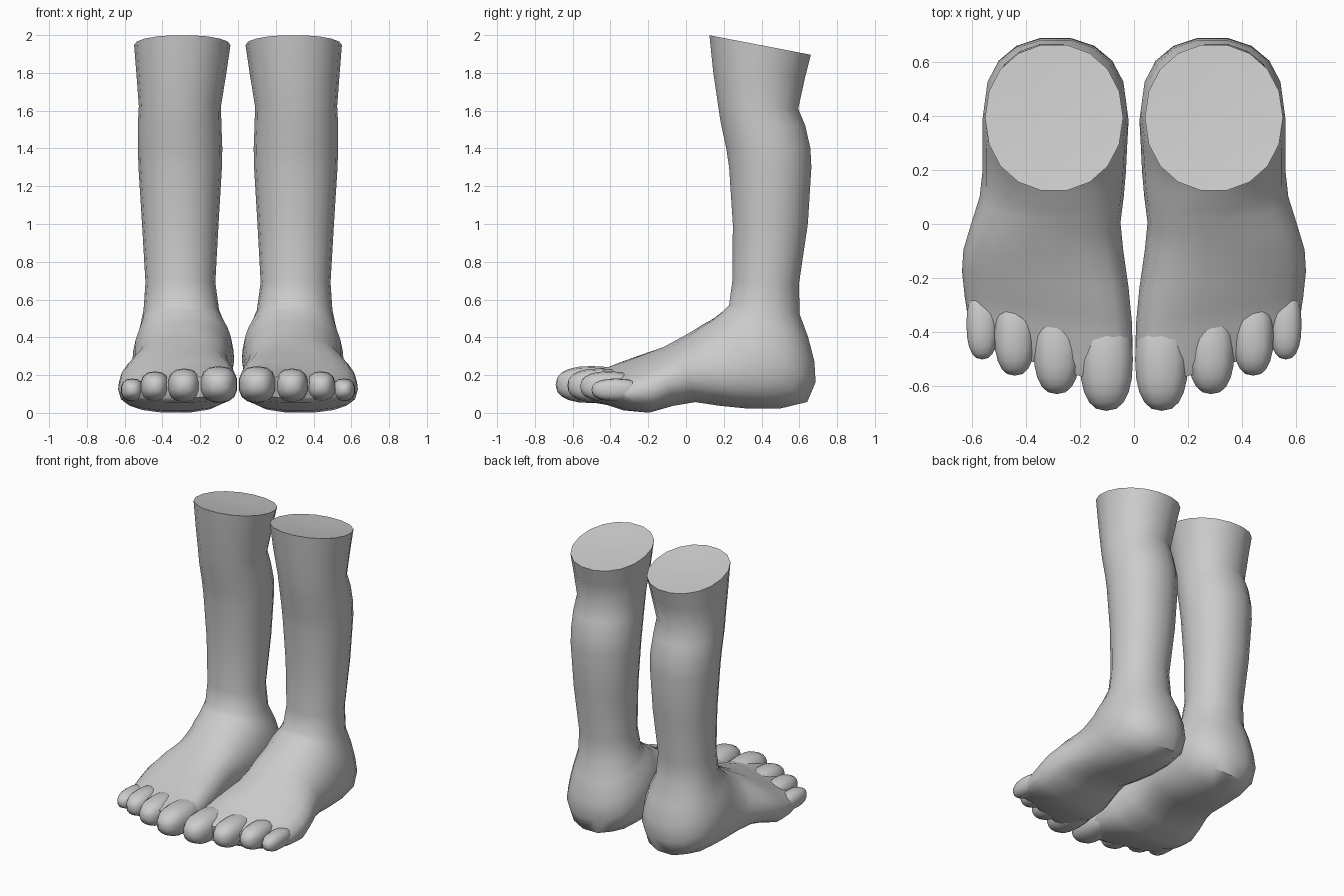
import bpy, bmesh, math

if "Cube" in bpy.data.objects:
    bpy.data.objects.remove(bpy.data.objects["Cube"])

skin = bpy.data.materials.new("plain grey")
skin.diffuse_color = (0.6, 0.6, 0.6, 1)
skin.use_nodes = True
skin.node_tree.nodes["Principled BSDF"].inputs["Base Color"].default_value = skin.diffuse_color
SIDES = 18


def spow(v, e):
    return math.copysign(abs(v) ** e, v)


def finish(bm, name, angle=50):
    """Turn a bmesh into a smooth object mirrored across x = 0."""
    bmesh.ops.recalc_face_normals(bm, faces=bm.faces)
    me = bpy.data.meshes.new(name)
    bm.to_mesh(me)
    bm.free()
    ob = bpy.data.objects.new(name, me)
    bpy.context.collection.objects.link(ob)
    me.materials.append(skin)
    bpy.ops.object.select_all(action='DESELECT')
    ob.select_set(True)
    bpy.context.view_layer.objects.active = ob
    bpy.ops.object.shade_smooth_by_angle(angle=math.radians(angle))
    mir = ob.modifiers.new("pair", 'MIRROR')
    mir.use_mirror_merge = False
    return ob


def ring(bm, fy, fz, by, bz, x0, x1, e=0.95, skew=0.0, drop=0.0):
    """Rounded section from a front/top point to a back/bottom point."""
    xc, hw, out = (x0 + x1) / 2, (x1 - x0) / 2, []
    for i in range(SIDES):
        a = 2 * math.pi * (i + 0.5) / SIDES - math.pi / 2
        u, v = spow(math.cos(a), e), spow(math.sin(a), e)
        t = (1 + v) / 2
        y = by + (fy - by) * t + skew * u * hw
        z = bz + (fz - bz) * t - drop * u * t
        out.append(bm.verts.new((xc + u * hw, y, z)))
    return out


# Leg sections from the cut top to the ankle, then fanned round the heel
# and along the foot: front y, z, back y, z, inner x, outer x
leg_rows = [
    (.12, 2.0, .665, 1.895, .04, .55), (.14, 1.81, .635, 1.78, .062, .538),
    (.165, 1.64, .597, 1.61, .09, .525), (.18, 1.54, .635, 1.52, .088, .53),
    (.21, 1.40, .662, 1.40, .083, .53), (.225, 1.30, .667, 1.30, .085, .527),
    (.245, 1.0, .648, 1.0, .103, .508), (.243, .70, .60, .68, .12, .49),
    (.225, .57, .605, .52, .10, .50),
]
foot_rows = [
    (.20, .545, .65, .40, .07, .515), (.175, .525, .683, .27, .042, .535),
    (.15, .505, .69, .16, .025, .555), (.12, .485, .645, .055, .02, .56),
    (.085, .465, .50, .02, .025, .56), (.05, .44, .33, .02, .03, .56),
    (.02, .42, .18, .035, .038, .57), (-.04, .385, .05, .055, .05, .60),
    (-.12, .34, -.07, .035, .04, .63),
]
# Ball and toe root: slanted sections that slope down outwards
ball_rows = [
    (-.21, .30, -.20, .0, .02, .635), (-.31, .258, -.32, .012, .008, .625),
    (-.39, .22, -.40, .04, .005, .615), (-.48, .20, -.48, .055, .008, .605),
    (-.53, .175, -.52, .08, .03, .58),
]

bm = bmesh.new()
rings = [ring(bm, *r) for r in leg_rows]
rings += [ring(bm, *r, e=.88, drop=.006 * i) for i, r in enumerate(foot_rows)]
rings += [ring(bm, *r, e=.8, skew=.1 + .05 * i, drop=.05)
          for i, r in enumerate(ball_rows)]
for a, b in zip(rings, rings[1:]):
    for i in range(SIDES):
        j = (i + 1) % SIDES
        bm.faces.new((a[i], a[j], b[j], b[i]))
bm.faces.new(rings[-1])

# Slightly dished top with a small disc in the middle
cx, cy, cz = .295, .392, 1.935
disc = [bm.verts.new((cx + .058 * math.cos(a), cy + .058 * math.sin(a),
                      cz - .011 * math.sin(a)))
        for a in (2 * math.pi * (i + .5) / SIDES + math.pi / 2 for i in range(SIDES))]
# Match the disc order to the rim, whose first point lies at the back
disc = [disc[-1 - i] for i in range(SIDES)]
for i in range(SIDES):
    j = (i + 1) % SIDES
    bm.faces.new((rings[0][i], rings[0][j], disc[j], disc[i]))
bm.faces.new(disc)
finish(bm, "leg_and_foot")

# Toes: blunt rounded lobes, x, y, z and radii
toes = {
    "big_toe": (.102, -.50, .15, .10, .19, .098),
    "second_toe": (.285, -.46, .145, .088, .168, .09),
    "third_toe": (.44, -.41, .14, .077, .15, .08),
    "little_toe": (.56, -.37, .122, .06, .13, .06),
}
for name, (x, y, z, rx, ry, rz) in toes.items():
    bm = bmesh.new()
    bmesh.ops.create_uvsphere(bm, u_segments=14, v_segments=10, radius=1)
    for v in bm.verts:
        sx, sy, sz = v.co
        # Sphere poles run along the toe
        v.co = (x + rx * spow(sx, .82), y + ry * spow(sz, .85), z + rz * spow(sy, .82))
    finish(bm, name, 80)
